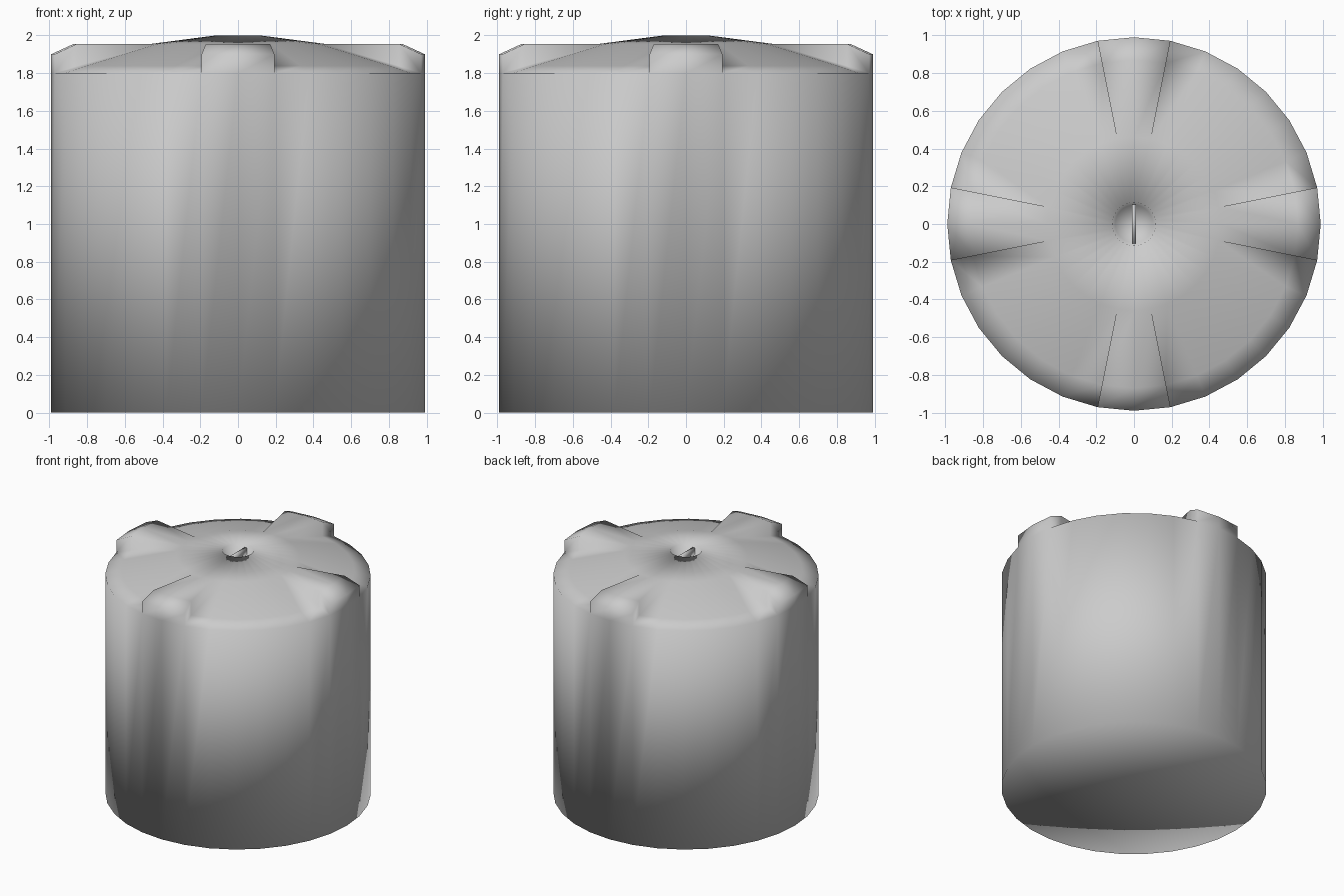
import bpy, bmesh, math

if "Cube" in bpy.data.objects:
    bpy.data.objects.remove(bpy.data.objects["Cube"])

SEGMENTS = 32
RIB_SPACING = SEGMENTS // 4

grey = bpy.data.materials.new("tank grey")
grey.use_nodes = True
color = (0.6, 0.6, 0.6, 1)
grey.diffuse_color = color
grey.node_tree.nodes["Principled BSDF"].inputs["Base Color"].default_value = color


def finish(bm, name):
    """Turn the bmesh into a smooth grey object."""
    bmesh.ops.recalc_face_normals(bm, faces=bm.faces)
    for face in bm.faces:
        face.smooth = True
    mesh = bpy.data.meshes.new(name)
    bm.to_mesh(mesh)
    bm.free()
    mesh.materials.append(grey)
    obj = bpy.data.objects.new(name, mesh)
    bpy.context.collection.objects.link(obj)
    return obj


def column(bm, k, profile):
    """Vertices of a radius/height profile at angular step k."""
    a = 2 * math.pi * k / SEGMENTS
    return [bm.verts.new((r * math.cos(a), r * math.sin(a), z)) for r, z in profile]


# Tank body: straight wall, shallow domed roof and a recessed centre hole
bm = bmesh.new()
body = [(0.99, 0), (0.99, 1.8), (0.87, 1.838), (0.46, 1.955), (0.115, 2.0), (0.1, 1.93)]
WALL_TOP, SHOULDER, RIB_END = 1, 2, 3
columns = [column(bm, k, body) for k in range(SEGMENTS)]
bottom = bm.verts.new((0, 0, 0))
pit = bm.verts.new((0, 0, 1.92))

# Raised ribs: each spans two segments at the four compass points
rib = [(0.99, 1.9), (0.87, 1.955)]
raised = {}
for k in range(SEGMENTS):
    if min(k % RIB_SPACING, -k % RIB_SPACING) <= 1:
        raised[k] = column(bm, k, rib)

for k in range(SEGMENTS):
    n = (k + 1) % SEGMENTS
    a, b = columns[k], columns[n]
    bm.faces.new((bottom, b[0], a[0]))
    bm.faces.new((pit, a[-1], b[-1]))
    on_rib = k in raised and n in raised
    for i in range(len(body) - 1):
        if not (on_rib and i in (WALL_TOP, SHOULDER)):
            bm.faces.new((a[i], b[i], b[i + 1], a[i + 1]))
    if on_rib:
        left = [a[WALL_TOP], *raised[k], a[RIB_END]]
        right = [b[WALL_TOP], *raised[n], b[RIB_END]]
        for i in range(len(left) - 1):
            bm.faces.new((left[i], right[i], right[i + 1], left[i + 1]))

# Rib side walls
for k, (outer, inner) in raised.items():
    if k % RIB_SPACING:
        c = columns[k]
        bm.faces.new((c[WALL_TOP], outer, inner, c[SHOULDER]))
        bm.faces.new((c[SHOULDER], inner, c[RIB_END]))

# Remove the unused shoulder points hidden under the ribs
bmesh.ops.delete(bm, geom=[v for v in bm.verts if not v.link_faces], context='VERTS')
finish(bm, "tank_body")

# Thin bar across the centre hole
bm = bmesh.new()
bmesh.ops.create_cube(bm, size=1)
bmesh.ops.scale(bm, vec=(0.022, 0.205, 0.06), verts=bm.verts)
bar = finish(bm, "centre_bar")
bar.location.z = 1.955
